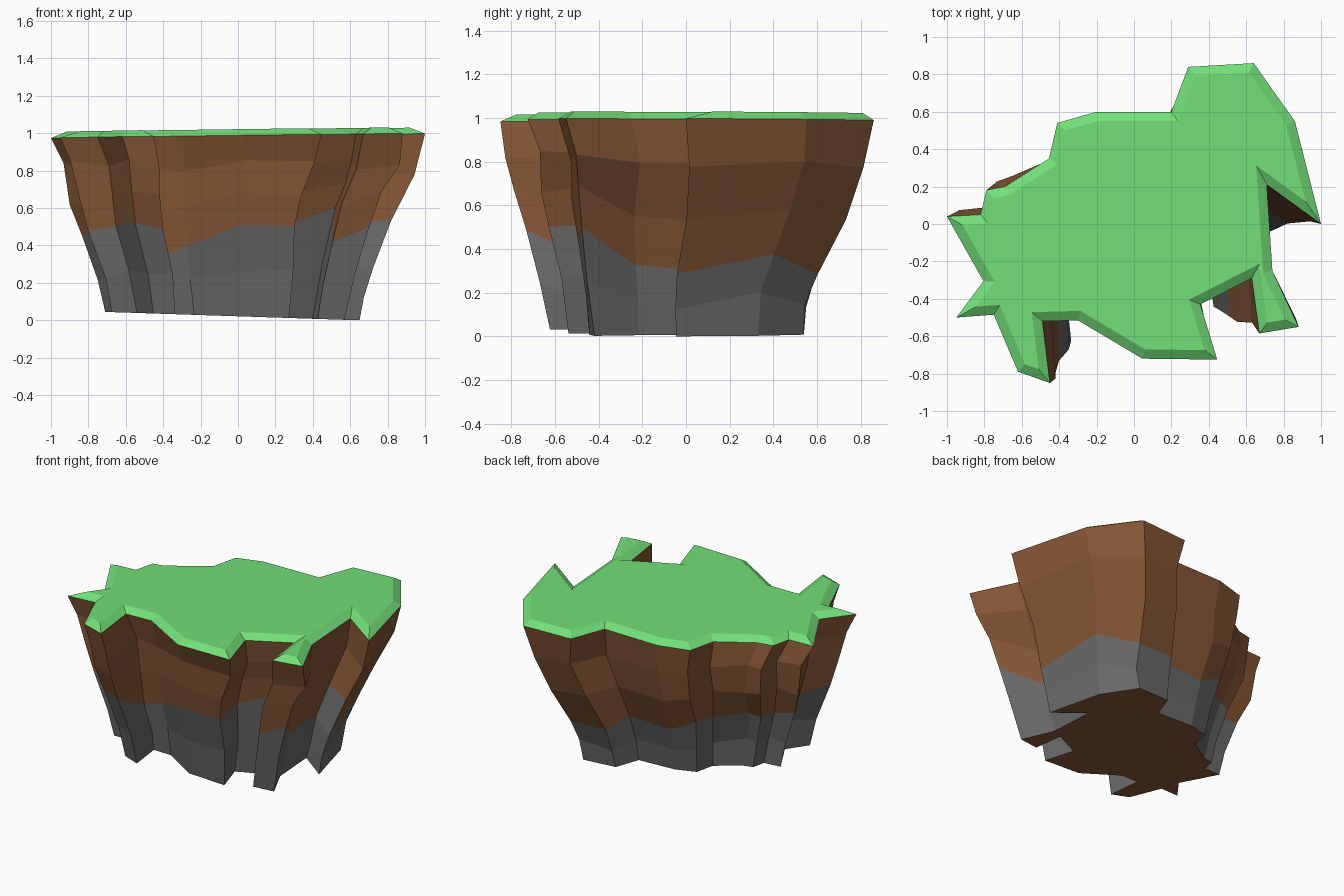
import bpy, bmesh, random
from mathutils import Vector

if "Cube" in bpy.data.objects:
    bpy.data.objects.remove(bpy.data.objects["Cube"])
random.seed(4)


def material(name, col):
    m = bpy.data.materials.new(name)
    m.diffuse_color = (*col, 1)
    m.use_nodes = True
    m.node_tree.nodes["Principled BSDF"].inputs["Base Color"].default_value = m.diffuse_color
    return m


GRASS = material("grass green", (0.17, 0.74, 0.19))
SOIL = material("soil brown", (0.235, 0.094, 0.036))
ROCK = material("rock grey", (0.14, 0.14, 0.14))

# Ragged island outline, clockwise from the left tip: x, y, height of soil/rock border
RIM = [(-1.0, .04, .45), (-.82, .05, .42), (-.79, .18, .42), (-.69, .20, .45),
       (-.455, .35, .40), (-.41, .54, .42), (-.20, .60, .33), (.20, .60, .34),
       (.29, .84, .30), (.64, .86, .29), (.86, .55, .38), (1.0, 0, .28),
       (.71, .21, .30), (.74, -.25, .33), (.88, -.55, .50), (.67, -.585, .42),
       (.63, -.29, .60), (.355, -.43, .51), (.445, -.725, .51), (.045, -.72, .50),
       (-.30, -.515, .40), (-.49, -.52, .35), (-.45, -.85, .48), (-.62, -.79, .52),
       (-.75, -.485, .50), (-.95, -.50, .48), (-.805, -.305, .45)]
RIM.reverse()  # counter-clockwise
N = len(RIM)
RIGHT_NOTCH = 14  # wall on the front side of the right-hand spike

# Cliff taper: height, x scale, x shift, y scale, y shift
TAPER = [(0, .68, -.03, .68, -.045), (.17, .705, -.025, .70, -.045),
         (.30, .76, -.03, .755, -.035), (.50, .825, -.03, .84, -.015),
         (.68, .895, -.015, .92, .01), (.83, .955, .015, .95, .015),
         (1.0, 1, 0, 1, 0)]


def taper(x, y, z):
    for a, b in zip(TAPER, TAPER[1:]):
        if z <= b[0]:
            t = (z - a[0]) / (b[0] - a[0])
            sx, dx, sy, dy = [p + (q - p) * t for p, q in zip(a[1:], b[1:])]
            px, py = x * sx + dx, y * sy + dy
            if z > .5 and x < -.65 and y > 0:   # soil bulge at the left back
                py += .05 if y > .1 else .025
            if z > .55 and x < -.4 and y < -.75:  # soil bulge on the front spur
                py -= .03
            if z > .5 and x < .4 and y > .8:    # tucked back corner
                px += .05
            if z > .3 and .4 < x < .5 and y < -.7:  # tucked front corner
                px -= .03
            return px, py
    return x, y


def rim_z(x, y):
    return .986 + .012 * x - .004 * y


def level(height, jitter=.0):
    """One ring of the cliff; height(border) gives z for each column."""
    ring = []
    for x, y, border in RIM:
        z = height(border) + random.uniform(-jitter, jitter) * 1.5
        px, py = taper(x, y, max(z, 0))
        ring.append(Vector((px + random.uniform(-jitter, jitter),
                            py + random.uniform(-jitter, jitter), z)))
    return ring


def inset(width):
    """Mitred inset of the rim, raised to form the chamfered turf edge."""
    pts = [Vector((x, y)) for x, y, _ in RIM]
    out = []
    for i, p in enumerate(pts):
        d0 = (p - pts[i - 1]).normalized()
        d1 = (pts[(i + 1) % N] - p).normalized()
        n0, n1 = Vector((-d0.y, d0.x)), Vector((-d1.y, d1.x))
        q = p + (n0 + n1) * (width / (1 + n0.dot(n1)))
        out.append(Vector((q.x, q.y, rim_z(q.x, q.y) + .033)))
    return out


def shell(name, rings, mats, top=False, bottom=False, painted=None):
    """Skin stacked rings (bottom to top) and optionally close the ends."""
    bm = bmesh.new()
    vs = [[bm.verts.new(p) for p in r] for r in rings]
    for band, (lo, hi) in enumerate(zip(vs, vs[1:])):
        for i in range(N):
            j = (i + 1) % N
            f = bm.faces.new((lo[i], lo[j], hi[j], hi[i]))
            if (band, i) == painted:
                f.material_index = 1
    caps = []
    if top:
        caps.append(bm.faces.new(vs[-1]))
    if bottom:
        f = bm.faces.new(vs[0][::-1])
        f.material_index = 1
        caps.append(f)
    bm.normal_update()
    if caps:
        bmesh.ops.triangulate(bm, faces=caps, ngon_method='EAR_CLIP')
    me = bpy.data.meshes.new(name)
    bm.to_mesh(me)
    bm.free()
    for m in mats:
        me.materials.append(m)
    bpy.context.collection.objects.link(bpy.data.objects.new(name, me))


rim = [Vector((x, y, rim_z(x, y))) for x, y, _ in RIM]
base = level(lambda b: 0)
for p in base:
    p.z = max(0, .021 - .033 * p.x)
border = level(lambda b: b, .006)

# Rock base with a soil-coloured underside
shell("rock_base", [base, level(lambda b: b * .5, .014), border], [ROCK, SOIL], bottom=True)
# Soil cliff in three bands; rock climbs higher inside the right notch
shell("soil_cliff", [border, level(lambda b: b + (1 - b) * .34, .014),
                     level(lambda b: b + (1 - b) * .68, .012), rim],
      [SOIL, ROCK], painted=(0, RIGHT_NOTCH))
# Turf with chamfered edge
shell("grass_cap", [rim, inset(.05)], [GRASS], top=True)
